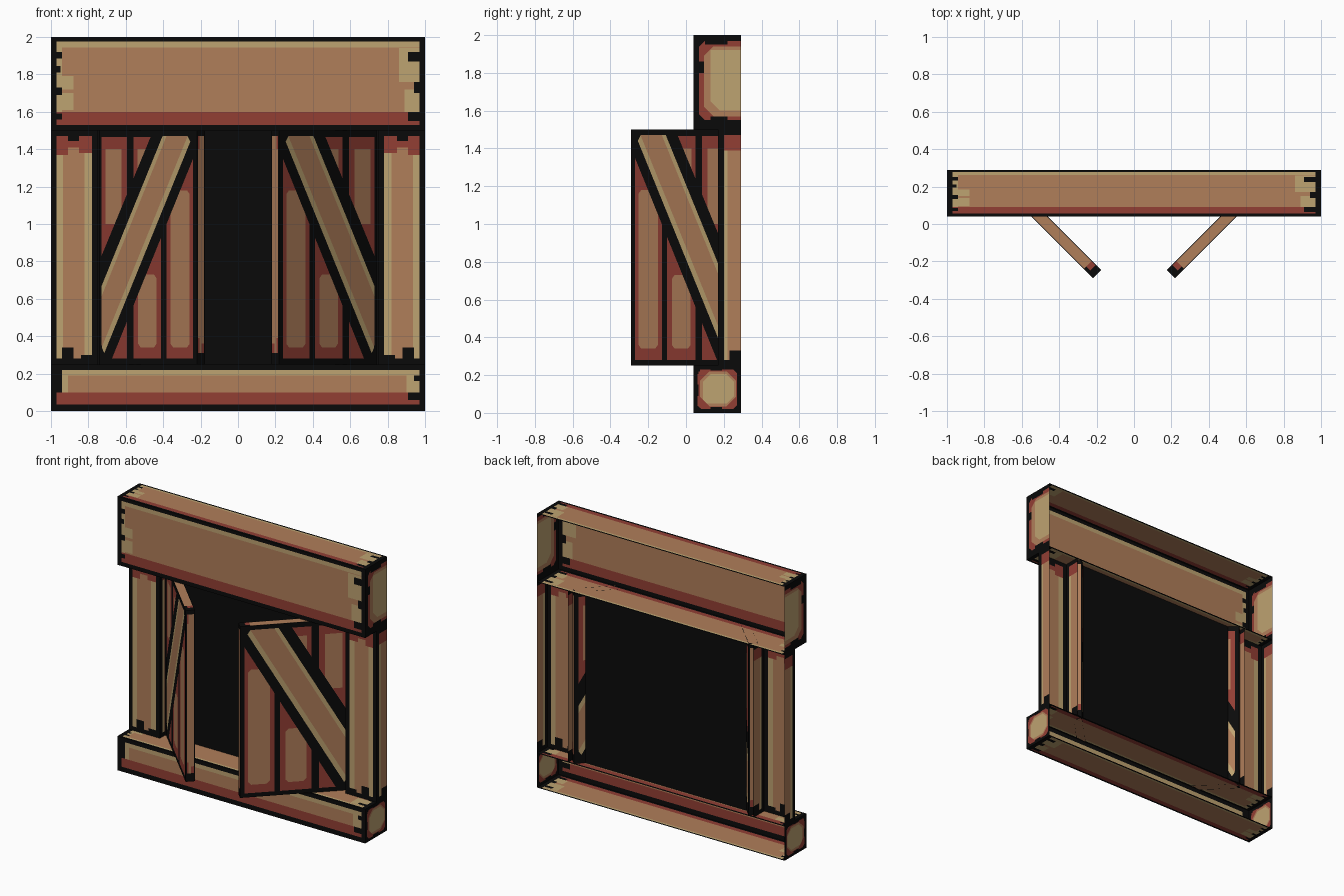
import bpy, bmesh
from mathutils import Vector

if "Cube" in bpy.data.objects:
    bpy.data.objects.remove(bpy.data.objects["Cube"])

# One flat material per colour
def lin(c):
    c /= 255
    return c / 12.92 if c <= 0.04045 else ((c + 0.055) / 1.055) ** 2.4

BLACK, TAN, CREAM, RED = range(4)
MATS = []
for name, rgb in (("outline black", (10, 10, 10)), ("wood tan", (176, 126, 90)),
                  ("pale wood cream", (190, 163, 113)), ("dark wood red", (146, 62, 52))):
    m = bpy.data.materials.new(name)
    m.diffuse_color = (*[lin(c) for c in rgb], 1)
    m.use_nodes = True
    m.node_tree.nodes["Principled BSDF"].inputs["Base Color"].default_value = m.diffuse_color
    MATS.append(m)


# Flat shapes: colour plus a convex polygon in face coordinates
def R(c, u0, v0, u1, v1):
    return c, [(u0, v0), (u1, v0), (u1, v1), (u0, v1)]


def octagon(c, u0, v0, u1, v1, k):
    return c, [(u0 + k, v0), (u1 - k, v0), (u1, v0 + k), (u1, v1 - k),
               (u1 - k, v1), (u0 + k, v1), (u0, v1 - k), (u0, v0 + k)]


def inside(p, poly):
    s = [(b[0] - a[0]) * (p[1] - a[1]) - (b[1] - a[1]) * (p[0] - a[0])
         for a, b in zip(poly, poly[1:] + poly[:1])]
    return all(x > 0 for x in s) or all(x < 0 for x in s)


# Rectangle at corner o spanned by U, V: cut along shape edges, coloured by last shape hit
def face(bm, o, U, V, w, h, out, shapes, base=BLACK):
    o, U, V, out = Vector(o), Vector(U), Vector(V), Vector(out)
    t = bmesh.new()
    t.faces.new([t.verts.new(p) for p in ((0, 0, 0), (w, 0, 0), (w, h, 0), (0, h, 0))])
    done = set()
    for _, poly in shapes:
        for a, b in zip(poly, poly[1:] + poly[:1]):
            n = Vector((b[1] - a[1], a[0] - b[0], 0)).normalized()
            d = n.dot(Vector((*a, 0)))
            key = (round(abs(n.x), 3), round(abs(n.y), 3), round(abs(d), 4))
            if key not in done:
                done.add(key)
                bmesh.ops.bisect_plane(t, geom=t.verts[:] + t.edges[:] + t.faces[:],
                                       plane_co=n * d, plane_no=n, dist=1e-5)
    flip = U.cross(V).dot(out) < 0
    new = {v: bm.verts.new(o + U * v.co.x + V * v.co.y) for v in t.verts}
    for f in t.faces:
        vs = [new[v] for v in f.verts]
        g = bm.faces.new(vs[::-1] if flip else vs)
        g.material_index = base
        p = f.calc_center_median()
        for c, poly in shapes:
            if inside(p, poly):
                g.material_index = c
    t.free()


def finish(bm, name):
    me = bpy.data.meshes.new(name)
    bm.to_mesh(me)
    bm.free()
    for m in MATS:
        me.materials.append(m)
    bpy.context.collection.objects.link(bpy.data.objects.new(name, me))


X, Y, Z = Vector((1, 0, 0)), Vector((0, 1, 0)), Vector((0, 0, 1))
Y0, Y1, D = 0.04, 0.29, 0.25

# Wide beam pattern (drawn for height 0.5, scaled to fit narrower faces)
WIDE = [R(RED, .03, .03, 1.97, .10), R(TAN, .03, .10, 1.97, .475), R(CREAM, .03, .445, 1.97, .475),
        R(CREAM, .03, .10, .06, .445), R(CREAM, .05, .22, .12, .29), R(CREAM, .05, .11, .12, .20),
        R(CREAM, 1.86, .26, 1.97, .44), R(CREAM, 1.89, .10, 1.97, .22),
        R(BLACK, 0, .385, .06, .42), R(BLACK, 0, .31, .05, .345), R(BLACK, 0, .19, .06, .23),
        R(BLACK, 0, .06, .06, .09), R(BLACK, 1.91, .37, 2, .42), R(BLACK, 1.94, .20, 2, .26),
        R(BLACK, 1.91, .05, 2, .10)]
HALF = [(c, [(u, v / 2) for u, v in p]) for c, p in WIDE]
NARROW = [R(RED, .03, .035, 1.97, .10), R(CREAM, .06, .10, 1.97, .22), R(TAN, .09, .10, 1.90, .19),
          R(BLACK, 1.94, .16, 2, .19), R(BLACK, 1.91, .06, 2, .10)]
TALL_END = [octagon(RED, .03, .05, .40, .47, .03), octagon(TAN, .055, .07, .40, .44, .05),
            octagon(CREAM, .09, .10, .40, .42, .05), R(BLACK, .06, .45, .18, .5),
            R(BLACK, .03, .30, .055, .36), R(BLACK, .09, .03, .18, .07)]
SMALL_END = [octagon(RED, .02, .02, .23, .23, .02), octagon(TAN, .035, .035, .225, .22, .05),
             octagon(CREAM, .05, .05, .215, .205, .04), R(BLACK, .09, 0, .15, .03),
             R(BLACK, 0, .09, .025, .15), R(BLACK, .09, .225, .15, .25)]


# Beams, open at the back
def beam(name, z, h, front, end, flip_top):
    bm = bmesh.new()
    face(bm, (-1, Y0, z), X, Z, 2, h, -Y, front)
    if flip_top:
        face(bm, (-1, Y1, z + h), X, -Y, 2, D, Z, HALF)
    else:
        face(bm, (-1, Y0, z + h), X, Y, 2, D, Z, HALF)
    face(bm, (-1, Y0, z), X, Y, 2, D, -Z, HALF)
    for s in (-1, 1):
        face(bm, (s, Y0, z), Y, Z, D, h, X * s, end)
    finish(bm, name)


beam("top_beam", 1.5, .5, WIDE, TALL_END, False)
beam("bottom_beam", 0, .25, NARROW, SMALL_END, True)

# Posts, open at the back; u runs from the outer edge inwards
POST = [R(CREAM, .03, .03, .22, 1.22), R(TAN, .065, .03, .18, 1.22), R(RED, .03, 1.16, .22, 1.22),
        R(RED, .03, 1.12, .09, 1.16), R(RED, .15, 1.13, .22, 1.16), R(BLACK, .09, 1.195, .15, 1.25),
        R(BLACK, .06, 0, .12, .09), R(BLACK, .16, 0, .22, .05)]
POST_SIDE = [R(CREAM, .03, .03, .05, 1.22), R(TAN, .05, .03, .12, 1.22),
             R(RED, .03, 1.14, .12, 1.22), R(BLACK, .06, 0, .12, .08)]
# Door: planks and cores, then the diagonal brace; u runs from the hinge
DOOR = [R(RED, .03, .03, .22, 1.215), R(RED, .27, .03, .48, 1.215), R(RED, .52, .03, .72, 1.215),
        R(TAN, .06, .75, .18, 1.15), R(TAN, .30, 1.04, .42, 1.15),
        octagon(TAN, .305, .09, .445, .48, .02), octagon(TAN, .55, .09, .695, .93, .02),
        (BLACK, [(0, 0), (.09, 0), (.75, 1.15), (.75, 1.25), (.42, 1.25), (0, .53)]),
        (TAN, [(.03, .10), (.05, .06), (.70, 1.19), (.68, 1.22), (.49, 1.22), (.03, .42)]),
        (CREAM, [(.03, .365), (.52, 1.22), (.49, 1.22), (.03, .42)]),
        (CREAM, [(.05, .06), (.70, 1.19), (.68, 1.22), (.03, .09)])]
T = 0.0625
CAP = [R(TAN, .008, .06, .055, 1.22), R(RED, .008, .06, .02, .14), R(RED, .035, .06, .055, .11),
       R(RED, .008, 1.15, .02, 1.22)]
DOOR_TOP = [R(TAN, .02, .004, .68, T - .004), R(RED, .68, .02, .71, T - .004)]

for s, side in ((-1, "left"), (1, "right")):
    bm = bmesh.new()
    face(bm, (s, .17, .25), X * -s, Z, .25, 1.25, -Y, POST)
    face(bm, (s, .17, .25), Y, Z, .12, 1.25, X * s, POST_SIDE)
    face(bm, (s * .75, .17, .25), Y, Z, .12, 1.25, X * -s, POST_SIDE)
    finish(bm, side + "_post")

    # Door swung open 45 degrees
    k = 0.5 ** 0.5
    A, N = Vector((-s * k, -k, 0)), Vector((s * k, -k, 0))
    H = Vector((s * .75, .24, .25))
    bm = bmesh.new()
    face(bm, H, A, Z, .75, 1.25, N, DOOR)
    face(bm, H - N * T, A, Z, .75, 1.25, -N, DOOR)
    face(bm, H + A * .75, -N, Z, T, 1.25, A, CAP)
    face(bm, H, -N, Z, T, 1.25, -A, CAP)
    face(bm, H + Z * 1.25, A, -N, .75, T, Z, DOOR_TOP)
    face(bm, H, A, -N, .75, T, -Z, DOOR_TOP)
    finish(bm, side + "_door")

# Dark opening behind the doors
bm = bmesh.new()
face(bm, (-.75, .23, .25), X, Z, 1.5, 1.25, -Y, [])
finish(bm, "dark_opening")
